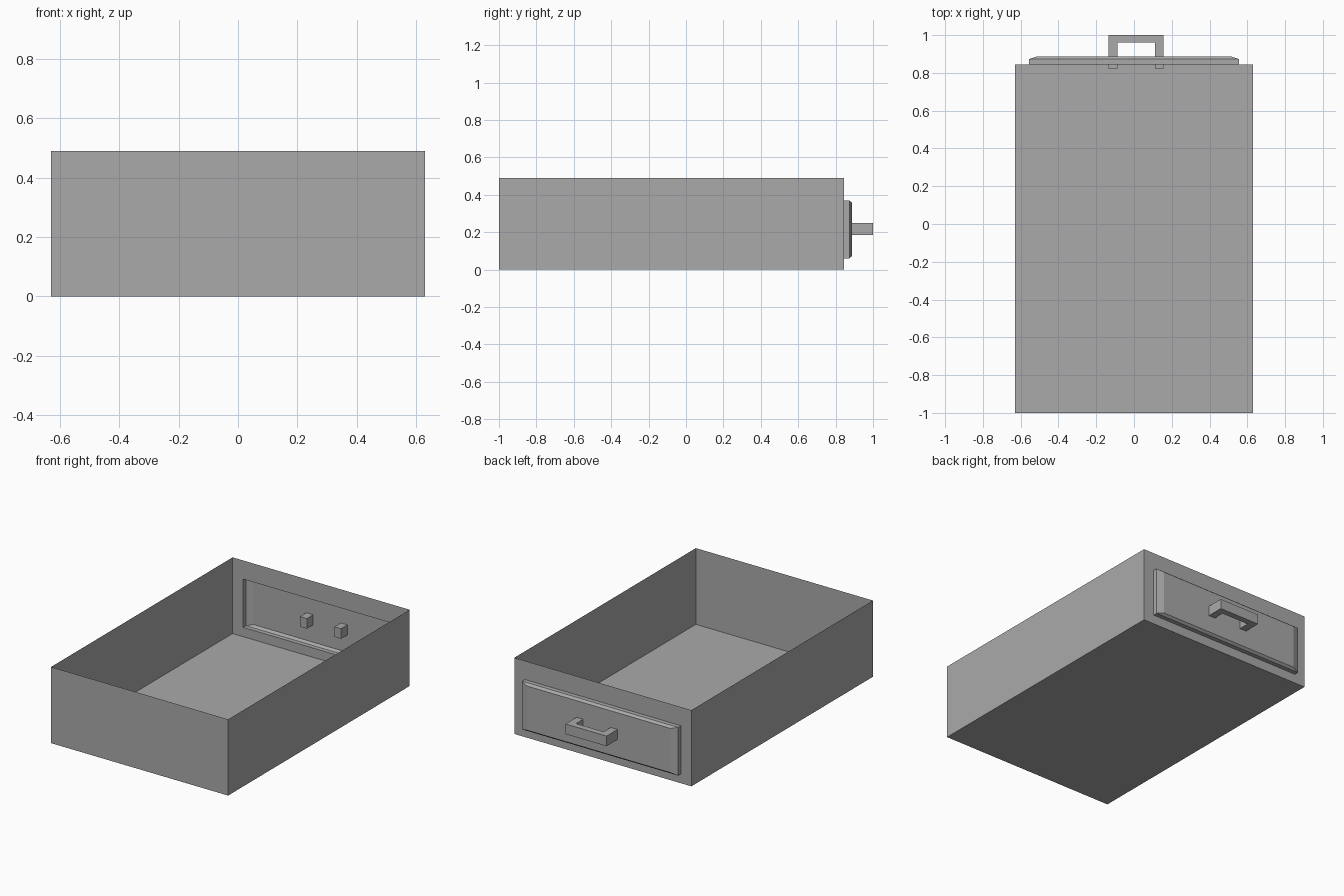
import bpy
import bmesh
from mathutils import Vector

cube = bpy.data.objects.get("Cube")
if cube:
    bpy.data.objects.remove(cube, do_unlink=True)

grey = bpy.data.materials.new("plain grey")
grey.use_nodes = True
GREY = (0.4, 0.4, 0.4, 1)
grey.diffuse_color = GREY
grey.node_tree.nodes["Principled BSDF"].inputs["Base Color"].default_value = GREY


def box(bm, low, high):
    """Add a box spanning two corners."""
    verts = bmesh.ops.create_cube(bm, size=1)["verts"]
    for v in verts:
        v.co = Vector([h if c > 0 else l for c, l, h in zip(v.co, low, high)])


def face_toward(bm, direction):
    """Find the face looking most directly along a direction."""
    bm.normal_update()
    return max(bm.faces, key=lambda f: f.normal.dot(Vector(direction)))


def finish(bm, name):
    mesh = bpy.data.meshes.new(name)
    bm.to_mesh(mesh)
    bm.free()
    mesh.materials.append(grey)
    obj = bpy.data.objects.new(name, mesh)
    bpy.context.collection.objects.link(obj)
    return obj


# Drawer tray: thin open-topped sheet box
bm = bmesh.new()
box(bm, (-0.63, -1, 0), (0.63, 0.845, 0.49))
panel = face_toward(bm, (0, 1, 0))
bmesh.ops.delete(bm, geom=[face_toward(bm, (0, 0, 1))], context="FACES_ONLY")

# Raised panel pressed out of the handle wall: half width, y, bottom, top
for half, y, bottom, top in ((0.555, 0.845, 0.06, 0.37),
                             (0.555, 0.873, 0.06, 0.37),
                             (0.51, 0.888, 0.073, 0.357)):
    bmesh.ops.inset_individual(bm, faces=[panel], thickness=0.01)
    middle = panel.calc_center_median()
    for v in panel.verts:
        v.co = (half if v.co.x > middle.x else -half, y,
                top if v.co.z > middle.z else bottom)
finish(bm, "drawer_tray")

# Handle: a grip with two legs running through the panel
bm = bmesh.new()
box(bm, (-0.135, 0.96, 0.185), (0.157, 1, 0.25))
grip = face_toward(bm, (0, -1, 0))
cuts = []
for x in (-0.087, 0.11):
    bmesh.ops.bisect_plane(bm, geom=bm.verts[:] + bm.edges[:] + bm.faces[:],
                           plane_co=(x, 0, 0), plane_no=(1, 0, 0))
bm.normal_update()
legs = [f for f in bm.faces if f.normal.y < -0.9
        and not -0.08 < f.calc_center_median().x < 0.1]
for leg in legs:
    result = bmesh.ops.extrude_discrete_faces(bm, faces=[leg])
    for v in result["faces"][0].verts:
        v.co.y = 0.823
finish(bm, "handle")
